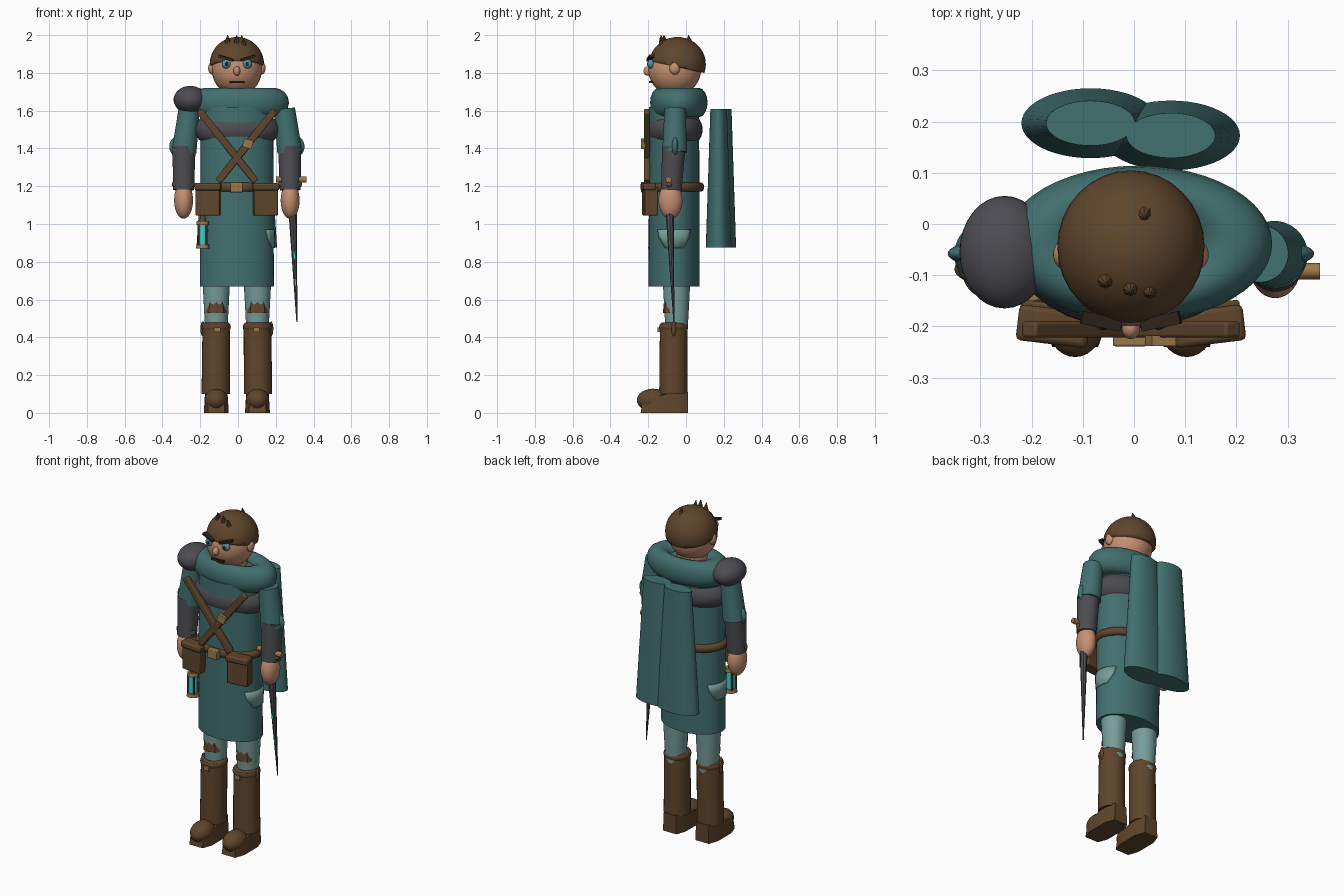
import bpy, bmesh, math
from mathutils import Vector

if "Cube" in bpy.data.objects:
    bpy.data.objects.remove(bpy.data.objects["Cube"])


def material(name, r, g, b):
    m = bpy.data.materials.new(name)
    m.use_nodes = True
    m.diffuse_color = (r, g, b, 1)
    bsdf = next(n for n in m.node_tree.nodes if n.type == 'BSDF_PRINCIPLED')
    bsdf.inputs["Base Color"].default_value = (r, g, b, 1)
    return m


TEAL = material("teal cloth", .055, .16, .16)
PALE = material("pale teal cloth", .18, .34, .32)
BROWN = material("brown leather", .115, .06, .025)
TAN = material("tan brass", .33, .19, .07)
GREY = material("dark grey armour", .075, .072, .084)
SKIN = material("skin", .56, .28, .17)
GLOW = material("cyan glow", .04, .62, .62)
BLUE = material("eye blue", .1, .3, .4)
DARK = material("dark brown", .03, .018, .012)

CX = -.006  # body centre line
SIDES = (("left", 1), ("right", -1))


def finish(name, mat):
    o = bpy.context.object
    o.name = name
    o.data.materials.append(mat)
    bpy.ops.object.shade_smooth_by_angle(angle=math.radians(35))
    return o


def ball(name, mat, pos, size, rot=(0, 0, 0)):
    bpy.ops.mesh.primitive_uv_sphere_add(segments=32, ring_count=20, location=pos, rotation=rot)
    bpy.context.object.scale = size
    return finish(name, mat)


def tube(name, mat, a, b, r1, r2, flat=1, n=32):
    """Tapered cylinder from a to b, squashed along its local y."""
    a, b = Vector(a), Vector(b)
    bpy.ops.mesh.primitive_cone_add(vertices=n, radius1=r1, radius2=r2,
                                    depth=(b - a).length, location=(a + b) / 2)
    o = bpy.context.object
    o.rotation_mode = 'QUATERNION'
    o.rotation_quaternion = Vector((0, 0, 1)).rotation_difference(b - a)
    o.scale = (1, flat, 1)
    return finish(name, mat)


def box(name, mat, pos, size, rot=(0, 0, 0), bevel=0):
    bpy.ops.mesh.primitive_cube_add(size=1, location=pos, rotation=rot)
    bpy.context.object.scale = size
    o = finish(name, mat)
    if bevel:
        bpy.ops.object.transform_apply(location=False, rotation=False, scale=True)
        mod = o.modifiers.new("soft edges", 'BEVEL')
        mod.width, mod.segments = bevel, 2
    return o


def ring(name, mat, pos, major, minor, scale):
    bpy.ops.mesh.primitive_torus_add(major_segments=48, minor_segments=16, location=pos,
                                     major_radius=major, minor_radius=minor)
    bpy.context.object.scale = scale
    return finish(name, mat)


def mesh(name, mat, bm, pos=(0, 0, 0)):
    bmesh.ops.recalc_face_normals(bm, faces=bm.faces)
    me = bpy.data.meshes.new(name)
    bm.to_mesh(me)
    bm.free()
    o = bpy.data.objects.new(name, me)
    bpy.context.collection.objects.link(o)
    bpy.ops.object.select_all(action='DESELECT')
    o.location = pos
    o.select_set(True)
    bpy.context.view_layer.objects.active = o
    return finish(name, mat)


# Head and hair cap, cut along a plane sloping down to the back
ball("head", SKIN, (CX, -.06, 1.82), (.133, .14, .142))
hair = ball("hair", BROWN, (CX, -.045, 1.845), (.144, .15, .145))
bpy.ops.object.transform_apply(scale=True, location=True)
bm = bmesh.new()
bm.from_mesh(hair.data)
bmesh.ops.bisect_plane(bm, geom=bm.verts[:] + bm.edges[:] + bm.faces[:],
                       plane_co=(0, -.2, 1.865), plane_no=(0, .22, 1), clear_inner=True)
bmesh.ops.holes_fill(bm, edges=[e for e in bm.edges if e.is_boundary])
bm.to_mesh(hair.data)
bm.free()
for x, y, z in ((-.055, -.11, 1.96), (-.007, -.125, 1.96), (.03, -.13, 1.945), (.02, .02, 1.96)):
    tube("hair_tuft", BROWN, (x, y, z), (x, y - .008, z + .04), .016, .002, n=8)

# Face
ball("nose", SKIN, (CX, -.203, 1.81), (.018, .022, .025))
box("mouth", DARK, (CX, -.186, 1.752), (.08, .02, .012))
for side, s in SIDES:
    ball(side + "_ear", SKIN, (CX + s * .13, -.06, 1.825), (.022, .028, .034))
    ball(side + "_eye", BLUE, (CX + s * .056, -.186, 1.847), (.024, .018, .024))
    ball(side + "_pupil", DARK, (CX + s * .054, -.202, 1.847), (.009, .005, .01))
    box(side + "_brow", DARK, (CX + s * .058, -.19, 1.878), (.08, .025, .013), (0, -s * .3, s * .2))

# Torso, collar and breastplate
tube("tunic", TEAL, (CX, -.063, .67), (CX, -.063, 1.62), .196, .192, .69, 48)
tube("neck", SKIN, (CX, -.05, 1.58), (CX, -.05, 1.74), .085, .085)
ring("collar", TEAL, (.008, -.038, 1.643), .182, .08, (1, .58, .97))
ball("shoulder_cloth", TEAL, (.008, -.038, 1.615), (.23, .125, .075))
ball("breastplate", GREY, (CX, -.058, 1.5), (.226, .146, .115))

# Arms
for side, s in SIDES:
    x = CX + s * .282
    tube(side + "_upper_arm", TEAL, (CX + s * .252, -.058, 1.61), (CX + s * .28, -.06, 1.38), .056, .066)
    ball(side + "_elbow_pad", TEAL, (CX + s * .3, -.058, 1.41), (.058, .022, .06))
    tube(side + "_sleeve", GREY, (CX + s * .28, -.064, 1.41), (x, -.078, 1.18), .062, .055)
    ball(side + "_wrist_strap", BROWN, (x, -.088, 1.21), (.063, .03, .03))
    ball(side + "_hand", SKIN, (x, -.082, 1.125), (.05, .063, .097))
ball("pauldron", GREY, (-.253, -.055, 1.658), (.088, .11, .073))

# Sword
tube("sword_guard", TAN, (.2, -.092, 1.235), (.363, -.092, 1.235), .016, .016, n=12)
tube("sword_grip", BROWN, (.277, -.092, 1.26), (.285, -.09, 1.05), .015, .015, n=12)
tube("sword_blade", GREY, (.289, -.087, 1.07), (.312, -.064, .48), .022, .003, n=8)
for t in (.38, .62):
    box("blade_rune", GLOW, (.289 + .023 * t, -.087 + .023 * t - .0195 * (1 - t), 1.07 - .59 * t),
        (.006, .004, .06), (0, -.04, 0))

# Cape folds
for i, (x, y) in enumerate(((-.085, .197), (.072, .173))):
    tube(f"cape_fold_{i + 1}", TEAL, (x, y, .875), (x, y, 1.61), .135, .087, .505, 48)

# Belt, buckle and pouches
ring("belt", BROWN, (CX, -.058, 1.195), .19, .024, (1, .72, 1))
box("belt_buckle", TAN, (CX - .002, -.222, 1.195), (.066, .034, .055), bevel=.004)
for side, s in SIDES:
    x = CX + s * .152
    box(side + "_pouch", BROWN, (x, -.19, 1.12), (.128, .07, .15), (0, 0, s * .12), .006)
    box(side + "_pouch_flap", BROWN, (x, -.2, 1.197), (.14, .07, .038), (0, 0, s * .12), .01)

# Crossed chest straps
for side, s in SIDES:
    a = Vector((CX + s * .2, -.212, 1.6))
    b = Vector((CX - s * .1, -.2, 1.225))
    d = a - b
    box(side + "_chest_strap", BROWN, (a + b) / 2, (.038, .032, d.length),
        (0, math.atan2(d.x, d.z), 0), .006)
box("strap_buckle", TAN, (.052, -.228, 1.425), (.05, .02, .045), (0, .3, 0))

# Cloth patches curved round both hips
for side, s in SIDES:
    bm = bmesh.new()
    rows = []
    for z, span in ((.972, .68), (.93, .62), (.872, .36)):
        angles = [span * (i / 5 - 1) for i in range(11)]
        rows.append([bm.verts.new((CX + s * .201 * math.cos(a), -.063 + .141 * math.sin(a), z))
                     for a in angles])
    for top, low in zip(rows, rows[1:]):
        for i in range(10):
            bm.faces.new((top[i], top[i + 1], low[i + 1], low[i]))
    o = mesh(side + "_hip_patch", PALE, bm)
    o.modifiers.new("cloth thickness", 'SOLIDIFY').thickness = .006

# Lantern on the right hip
LX, LY = -.187, -.165
tube("lantern_glass", GLOW, (LX, LY, .885), (LX, LY, 1.0), .025, .025)
for z, r in ((.87, .036), (.995, .034)):
    tube("lantern_cap", TAN, (LX, LY, z), (LX, LY, z + .022), r, r * .9, n=16)
tube("lantern_hook", BROWN, (LX, LY, 1.015), (LX, LY, 1.06), .018, .01, n=12)
for i in range(4):
    a = math.pi * (i / 2 + .25)
    x, y = LX + .03 * math.cos(a), LY + .03 * math.sin(a)
    tube("lantern_bar", BROWN, (x, y, .885), (x, y, 1.0), .005, .005, n=8)

# Legs and boots
OUTLINE = ((.045, -.24), (.066, -.18), (.066, -.05), (.045, .01))
for side, s in SIDES:
    x = CX + s * .109
    tube(side + "_trouser_leg", PALE, (x, -.05, .42), (x, -.05, .72), .058, .074)
    tube(side + "_knee_guard", BROWN, (x, -.088, .53), (x, -.088, .665), .055, .036, .62, 8)
    tube(side + "_boot_shaft", BROWN, (x + s * .003, -.067, .1), (x, -.065, .47), .075, .073)
    ring(side + "_boot_cuff", BROWN, (x, -.065, .455), .059, .018, (1, 1, 1.3))
    box(side + "_boot_buckle", TAN, (x - s * .005, -.142, .44), (.034, .016, .026))
    ball(side + "_boot_strap_end", BROWN, (x + s * .072, -.065, .445), (.012, .012, .04))
    bm = bmesh.new()
    plan = [(w, y) for w, y in OUTLINE] + [(-w, y) for w, y in reversed(OUTLINE)]
    sole = bm.faces.new([bm.verts.new((w, y, 0)) for w, y in plan])
    up = bmesh.ops.extrude_face_region(bm, geom=[sole])["geom"]
    for v in up:
        if isinstance(v, bmesh.types.BMVert):
            v.co = (v.co.x * .9, v.co.y * .95, .11 if v.co.y > -.1 else .085)
    mesh(side + "_boot_foot", BROWN, bm, (x, 0, 0))
    ball(side + "_boot_toe", BROWN, (x, -.175, .068), (.062, .085, .06))
